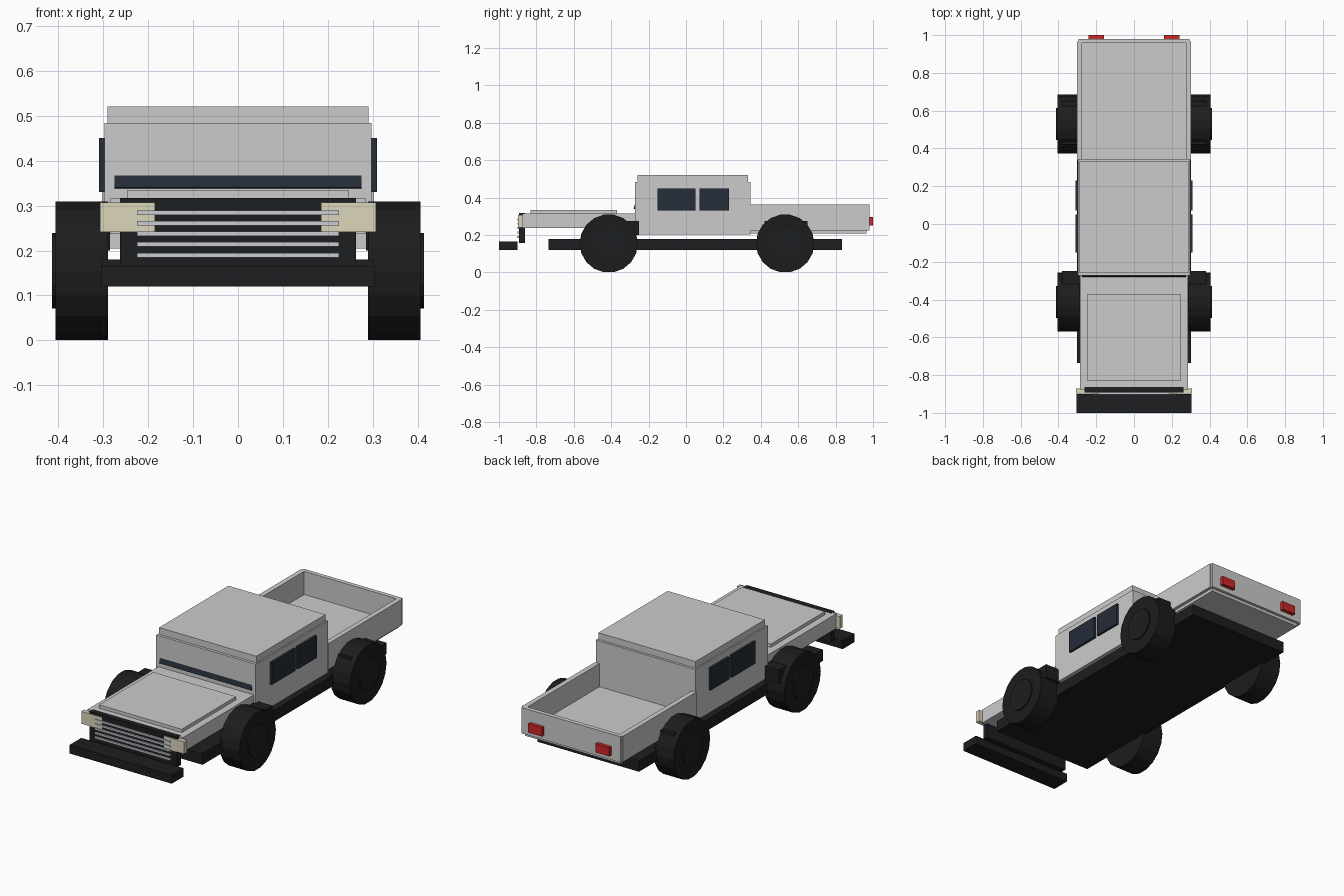
import bpy, math
from mathutils import Matrix

if "Cube" in bpy.data.objects:
    bpy.data.objects.remove(bpy.data.objects["Cube"])


def mat(name, rgb):
    m = bpy.data.materials.new(name)
    m.diffuse_color = (*rgb, 1)
    m.use_nodes = True
    m.node_tree.nodes["Principled BSDF"].inputs["Base Color"].default_value = m.diffuse_color
    return m


BLACK = mat("black", (0.012, 0.013, 0.014))
RUBBER = mat("rubber", (0.012, 0.012, 0.012))
GLASS = mat("glass", (0.018, 0.026, 0.04))
CREAM = mat("cream", (0.72, 0.67, 0.5))
RED = mat("red", (0.6, 0.02, 0.02))
CHROME = mat("chrome", (0.6, 0.61, 0.66))


def finish(name, material):
    o = bpy.context.object
    o.name = name
    if material:
        o.data.materials.append(material)
    return o


def box(name, x, y, z, material=None):
    """Box from (min, max) ranges on each axis."""
    bpy.ops.mesh.primitive_cube_add(size=1)
    o = finish(name, material)
    size = [b - a for a, b in (x, y, z)]
    mid = [(a + b) / 2 for a, b in (x, y, z)]
    o.data.transform(Matrix.Diagonal((*size, 1)))
    o.location = mid
    return o


def pair(name, x, y, z, material=None):
    """The same box on both sides of the centre line."""
    box(name + "_right", x, y, z, material)
    box(name + "_left", (-x[1], -x[0]), y, z, material)


def disc(name, x, y, r, sides, material):
    """Cylinder lying across the car, at axle height."""
    bpy.ops.mesh.primitive_cylinder_add(vertices=sides, radius=r, depth=abs(x[1] - x[0]))
    o = finish(name, material)
    o.data.transform(Matrix.Rotation(math.pi / 2, 4, 'Y'))
    o.location = ((x[0] + x[1]) / 2, y, 0.155)


# Chassis and bumper
box("chassis", (-0.303, 0.303), (-0.735, 0.833), (0.12, 0.18), BLACK)
box("front_bumper", (-0.305, 0.305), (-1.0, -0.9), (0.12, 0.166), BLACK)

# Bonnet
box("bonnet", (-0.285, 0.285), (-0.875, -0.27), (0.237, 0.316))
box("bonnet_panel", (-0.247, 0.247), (-0.832, -0.37), (0.31, 0.334))

# Cab, roof and windows
box("cab", (-0.297, 0.297), (-0.273, 0.345), (0.204, 0.484))
box("roof", (-0.29, 0.29), (-0.258, 0.332), (0.48, 0.52))
windscreen = box("windscreen", (-0.275, 0.275), (-0.265, -0.245), (0.335, 0.455), GLASS)
windscreen.rotation_euler.x = math.radians(-15)
pair("front_window", (0.29, 0.309), (-0.152, 0.05), (0.33, 0.45), GLASS)
pair("rear_window", (0.29, 0.309), (0.072, 0.23), (0.33, 0.45), GLASS)

# Load bed
box("bed_floor", (-0.285, 0.285), (0.34, 0.965), (0.208, 0.238))
pair("bed_side", (0.275, 0.302), (0.34, 0.967), (0.224, 0.363))
box("tailgate", (-0.295, 0.295), (0.957, 0.98), (0.224, 0.363))
pair("tail_light", (0.16, 0.242), (0.975, 1.0), (0.25, 0.297), RED)

# Grille with chrome bars, headlights
box("grille", (-0.262, 0.262), (-0.893, -0.862), (0.157, 0.317), BLACK)
for i in range(5):
    z = 0.19 + i * 0.0235
    box(f"grille_bar_{i + 1}", (-0.225, 0.225), (-0.902, -0.888), (z - 0.005, z + 0.005), CHROME)
pair("headlight", (0.185, 0.307), (-0.897, -0.872), (0.241, 0.307), CREAM)

# Wheels with hubs, and the arch blocks above them
for end, y, arch in (("front", -0.413, (-0.48, -0.25)), ("rear", 0.53, (0.42, 0.65))):
    for side, s in (("right", 1), ("left", -1)):
        disc(f"{end}_wheel_{side}", (s * 0.289, s * 0.406), y, 0.156, 18, RUBBER)
        disc(f"{end}_hub_{side}", (s * 0.39, s * 0.414), y, 0.085, 18, BLACK)
    pair(f"{end}_arch", (0.285, 0.38), arch, (0.2, 0.275), BLACK)
